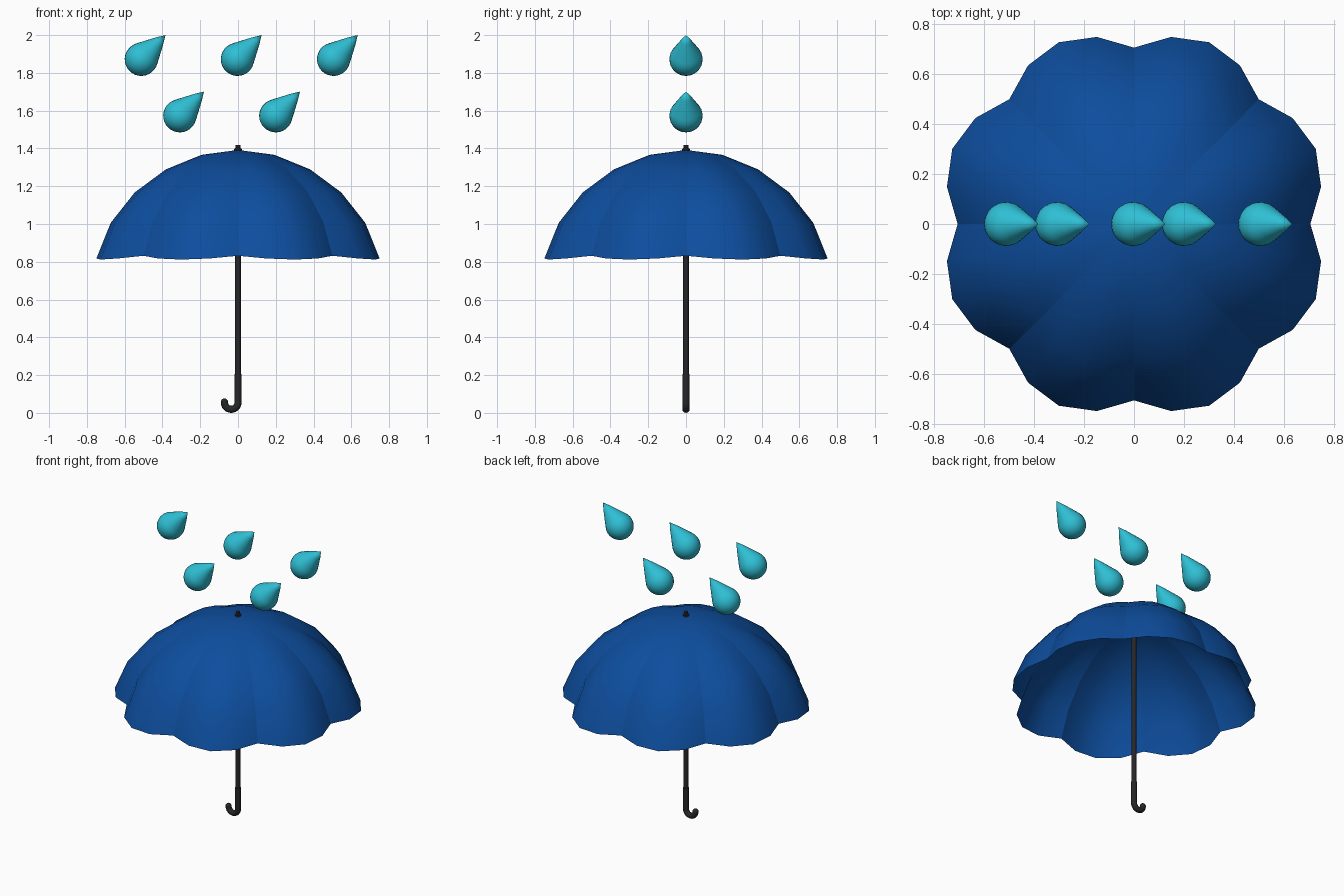
import bpy, bmesh, math
from mathutils import Matrix, Vector

if "Cube" in bpy.data.objects:
    bpy.data.objects.remove(bpy.data.objects["Cube"])


def material(name, rgb):
    m = bpy.data.materials.new(name)
    m.use_nodes = True
    m.diffuse_color = (*rgb, 1)
    bsdf = next(n for n in m.node_tree.nodes if n.type == "BSDF_PRINCIPLED")
    bsdf.inputs["Base Color"].default_value = (*rgb, 1)
    return m


BLUE = material("canopy blue", (0.004, 0.075, 0.34))
AQUA = material("rain aqua", (0.028, 0.52, 0.66))
BLACK = material("handle black", (0.02, 0.02, 0.022))


def finish(bm, name, mat):
    """Turn a bmesh into a smooth shaded object."""
    for f in bm.faces:
        f.smooth = True
    me = bpy.data.meshes.new(name)
    bm.to_mesh(me)
    bm.free()
    me.materials.append(mat)
    ob = bpy.data.objects.new(name, me)
    bpy.context.collection.objects.link(ob)
    return ob


def lathe(name, profile, mat, matrix=Matrix(), steps=24):
    """Revolve (radius, height) points around z, then place by matrix."""
    bm = bmesh.new()
    verts = [bm.verts.new((r, 0, z)) for r, z in profile]
    edges = [bm.edges.new(pair) for pair in zip(verts, verts[1:])]
    bmesh.ops.spin(bm, geom=verts + edges, axis=(0, 0, 1), cent=(0, 0, 0),
                   angle=math.tau, steps=steps)
    bmesh.ops.remove_doubles(bm, verts=bm.verts, dist=0.0002)
    bmesh.ops.recalc_face_normals(bm, faces=bm.faces)
    bmesh.ops.transform(bm, matrix=matrix, verts=bm.verts)
    ob = finish(bm, name, mat)
    bpy.ops.object.select_all(action="DESELECT")
    bpy.context.view_layer.objects.active = ob
    ob.select_set(True)
    bpy.ops.object.shade_smooth_by_angle(angle=math.radians(40))
    return ob


# Canopy: a dome of eight puffed panels with creases between them
LOBES, PER_LOBE, RINGS = 8, 4, 5
SEGMENTS = LOBES * PER_LOBE
RADIUS, TOP, SPREAD = 0.726, 1.392, math.radians(76.8)
bm = bmesh.new()
apex = bm.verts.new((0, 0, TOP))
rings = []
for i in range(1, RINGS + 1):
    t = i / RINGS
    ring = []
    for j in range(SEGMENTS):
        a = math.tau * j / SEGMENTS
        puff = abs(math.sin(a * LOBES / 2)) * math.sin(t * math.pi / 2)
        r = RADIUS * math.sin(t * SPREAD) * (1 + 0.115 * puff)
        z = TOP - RADIUS * (1 - math.cos(t * SPREAD)) - 0.02 * puff * t ** 3
        ring.append(bm.verts.new((r * math.cos(a), r * math.sin(a), z)))
    rings.append(ring)
for j in range(SEGMENTS):
    k = (j + 1) % SEGMENTS
    bm.faces.new((apex, rings[0][j], rings[0][k]))
    for upper, lower in zip(rings, rings[1:]):
        bm.faces.new((upper[j], lower[j], lower[k], upper[k]))
for j in range(0, SEGMENTS, PER_LOBE):
    for upper, lower in zip(rings, rings[1:]):
        bm.edges.get((upper[j], lower[j])).smooth = False
finish(bm, "canopy", BLUE)

# Shaft and the small knob on top
lathe("shaft", [(0, 0.15), (0.015, 0.15), (0.015, 1.39), (0, 1.39)], BLACK)
lathe("top_knob", [(0, 1.37), (0.02, 1.37), (0.02, 1.398), (0.013, 1.404),
                   (0.013, 1.417), (0, 1.419)], BLACK)

# Hooked grip: a tube swept along a straight and a half circle
GRIP, BEND = 0.019, 0.036
path = [Vector((0, 0, 0.205)), Vector((0, 0, 0.13))]
for i in range(13):
    a = -math.pi * i / 12
    path.append(Vector((BEND * (math.cos(a) - 1), 0, 0.055 + BEND * math.sin(a))))
bm = bmesh.new()
loops = []
for i, p in enumerate(path):
    tangent = (path[min(i + 1, len(path) - 1)] - path[max(i - 1, 0)]).normalized()
    side = Vector((0, 1, 0))
    out = tangent.cross(side)
    loops.append([bm.verts.new(p + GRIP * (out * math.cos(b) + side * math.sin(b)))
                  for b in (math.tau * n / 16 for n in range(16))])
for la, lb in zip(loops, loops[1:]):
    for n in range(16):
        m = (n + 1) % 16
        bm.faces.new((la[n], la[m], lb[m], lb[n]))
cap = bm.faces.new(loops[0])
for e in cap.edges:
    e.smooth = False
bmesh.ops.recalc_face_normals(bm, faces=bm.faces)
finish(bm, "hook_grip", BLACK)

# Rounded end of the hook
arc = [i * math.pi / 10 for i in range(11)]
lathe("hook_tip", [(GRIP * math.sin(a), -GRIP * math.cos(a)) for a in arc], BLACK,
      Matrix.Translation((-2 * BEND, 0, 0.058)), 16)

# Raindrops: a ball drawn out to a point, leaning towards +x
DROP = 0.088
profile = [(DROP * math.sin(a), -DROP * math.cos(a))
           for a in (math.radians(12 * i) for i in range(11))]
profile += [(0.052, 0.09), (0.028, 0.135), (0, 0.181)]
lean = Matrix.Rotation(math.radians(45), 4, "Y")
for name, z, xs in (("upper", 1.872, (-0.512, -0.003, 0.506)),
                    ("lower", 1.573, (-0.308, 0.2))):
    for n, x in enumerate(xs, 1):
        lathe(f"{name}_raindrop_{n}", profile, AQUA,
              Matrix.Translation((x, 0, z)) @ lean)
